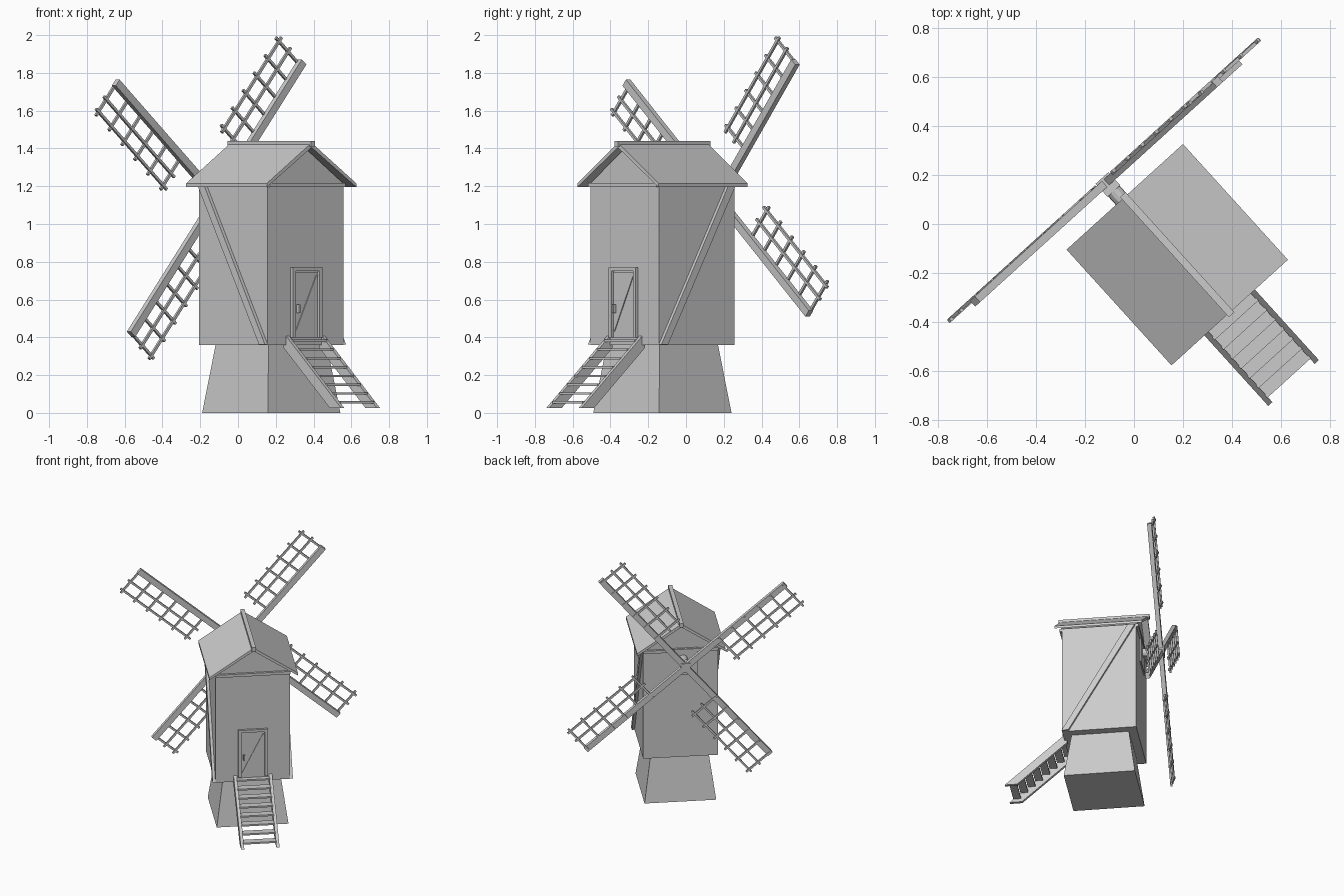
import bpy
import bmesh
from math import radians
from mathutils import Matrix, Vector

if "Cube" in bpy.data.objects:
    bpy.data.objects.remove(bpy.data.objects["Cube"], do_unlink=True)

# One plain grey for the whole mill
grey = bpy.data.materials.new("plain_grey")
GREY = (0.6, 0.6, 0.6, 1)
grey.diffuse_color = GREY
grey.use_nodes = True
grey.node_tree.nodes["Principled BSDF"].inputs["Base Color"].default_value = GREY

# The mill is built facing -y, then turned and moved into place
PLACE = Matrix.Translation((0.176, -0.125, 0)) @ Matrix.Rotation(radians(42.2), 4, 'Z')


def finish(name, bm):
    bmesh.ops.recalc_face_normals(bm, faces=bm.faces)
    bm.transform(PLACE)
    mesh = bpy.data.meshes.new(name)
    bm.to_mesh(mesh)
    bm.free()
    mesh.materials.append(grey)
    obj = bpy.data.objects.new(name, mesh)
    bpy.context.scene.collection.objects.link(obj)
    return obj


def add_box(bm, x, y, z, matrix=Matrix()):
    """Box from (low, high) ranges, optionally transformed."""
    mid = Vector([(a + b) / 2 for a, b in (x, y, z)])
    size = [b - a for a, b in (x, y, z)]
    bmesh.ops.create_cube(bm, size=1, matrix=matrix @ Matrix.Translation(mid) @ Matrix.Diagonal((*size, 1)))


def box(name, x, y, z):
    bm = bmesh.new()
    add_box(bm, x, y, z)
    return finish(name, bm)


def prism(name, profile, axis, low, high):
    """Extrude a profile along x (points are y, z) or along y (points are x, z)."""
    bm = bmesh.new()
    ends = []
    for t in (low, high):
        ends.append([bm.verts.new((t, a, z) if axis == 'x' else (a, t, z)) for a, z in profile])
    bm.faces.new(ends[0])
    bm.faces.new(ends[1])
    n = len(profile)
    for i in range(n):
        j = (i + 1) % n
        bm.faces.new((ends[0][i], ends[0][j], ends[1][j], ends[1][i]))
    return finish(name, bm)


# Tapered base
bm = bmesh.new()
add_box(bm, (-0.259, 0.259), (-0.259, 0.259), (0, 0.37))
for v in bm.verts:
    if v.co.z > 0.1:
        v.co.x *= 0.8
        v.co.y *= 0.8
finish("base", bm)

# Body with pointed gables
W = 0.27
prism("body", [(-W, 0.36), (W, 0.36), (W, 1.215), (0, 1.4), (-W, 1.215)], 'y', -W, W)

# Roof slopes, ridge and gable boards
for side, s in (("right", -1), ("left", 1)):
    prism("roof_" + side, [(0, 1.43), (s * 0.32, 1.215), (s * 0.32, 1.195), (0, 1.405)], 'y', -0.318, 0.318)
box("ridge_beam", (-0.015, 0.015), (-0.33, 0.33), (1.41, 1.44))
for end, s in (("front", -1), ("back", 1)):
    box(end + "_gable_board", (-W, W), sorted((s * 0.265, s * 0.288)), (1.195, 1.217))

# Diagonal braces on both side walls
brace = [(0.21, 1.205), (0.262, 1.205), (-0.222, 0.362), (-0.27, 0.362)]
for side, s in (("right", -1), ("left", 1)):
    prism(side + "_brace", brace, 'x', *sorted((s * 0.265, s * 0.29)))

# Door with frame, diagonal and handle
for side, s in (("right", -1), ("left", 1)):
    box(side + "_door_post", sorted((s * 0.085, s * 0.107)), (-0.288, -0.265), (0.4, 0.77))
box("door_lintel", (-0.107, 0.107), (-0.288, -0.265), (0.75, 0.77))
box("door_panel", (-0.08, 0.08), (-0.276, -0.265), (0.4, 0.745))
prism("door_diagonal", [(-0.08, 0.43), (-0.07, 0.43), (0.08, 0.73), (0.07, 0.73)], 'y', -0.281, -0.27)
box("door_handle", (-0.07, -0.06), (-0.295, -0.27), (0.53, 0.575))

# Stairs
stringer = [(-0.25, 0.425), (-0.705, 0.025), (-0.615, 0.025), (-0.25, 0.345)]
for side, s in (("right", -1), ("left", 1)):
    prism(side + "_stringer", stringer, 'x', *sorted((s * 0.116, s * 0.139)))
bm = bmesh.new()
for i in range(8):
    y, z = -0.65 + 0.053 * i, 0.05 + 0.0465 * i
    add_box(bm, (-0.12, 0.12), (y - 0.028, y + 0.028), (z, z + 0.012))
finish("stair_treads", bm)

# Axle, hub and bearing plate
HUB = Vector((-0.017, 0.412, 1.137))
box("bearing_plate", (HUB.x - 0.105, HUB.x + 0.105), (0.265, 0.28), (1.01, 1.22))
bm = bmesh.new()
bmesh.ops.create_cone(bm, cap_ends=True, segments=12, radius1=0.032, radius2=0.032, depth=0.2,
                      matrix=Matrix.Translation((HUB.x, 0.3, HUB.z)) @ Matrix.Rotation(radians(90), 4, 'X'))
finish("axle", bm)
box("hub", (HUB.x - 0.035, HUB.x + 0.035), (0.365, 0.437), (HUB.z - 0.035, HUB.z + 0.035))

# Four sails: a thick arm with a lattice on its trailing side
for k in range(4):
    turn = Matrix.Translation(HUB) @ Matrix.Rotation(radians(40.3 + 90 * k), 4, 'Y')
    bm = bmesh.new()
    add_box(bm, (-0.021, 0.021), (-0.016, 0.016), (0, 0.945), turn)
    finish(f"sail_arm_{k + 1}", bm)
    bm = bmesh.new()
    for x in (-0.105, -0.19):
        add_box(bm, (x - 0.007, x + 0.007), (0.004, 0.018), (0.295, 0.955), turn)
    for i in range(6):
        z = 0.325 + 0.121 * i
        add_box(bm, (-0.216, 0.012), (0.008, 0.022), (z - 0.007, z + 0.007), turn)
    finish(f"sail_lattice_{k + 1}", bm)
